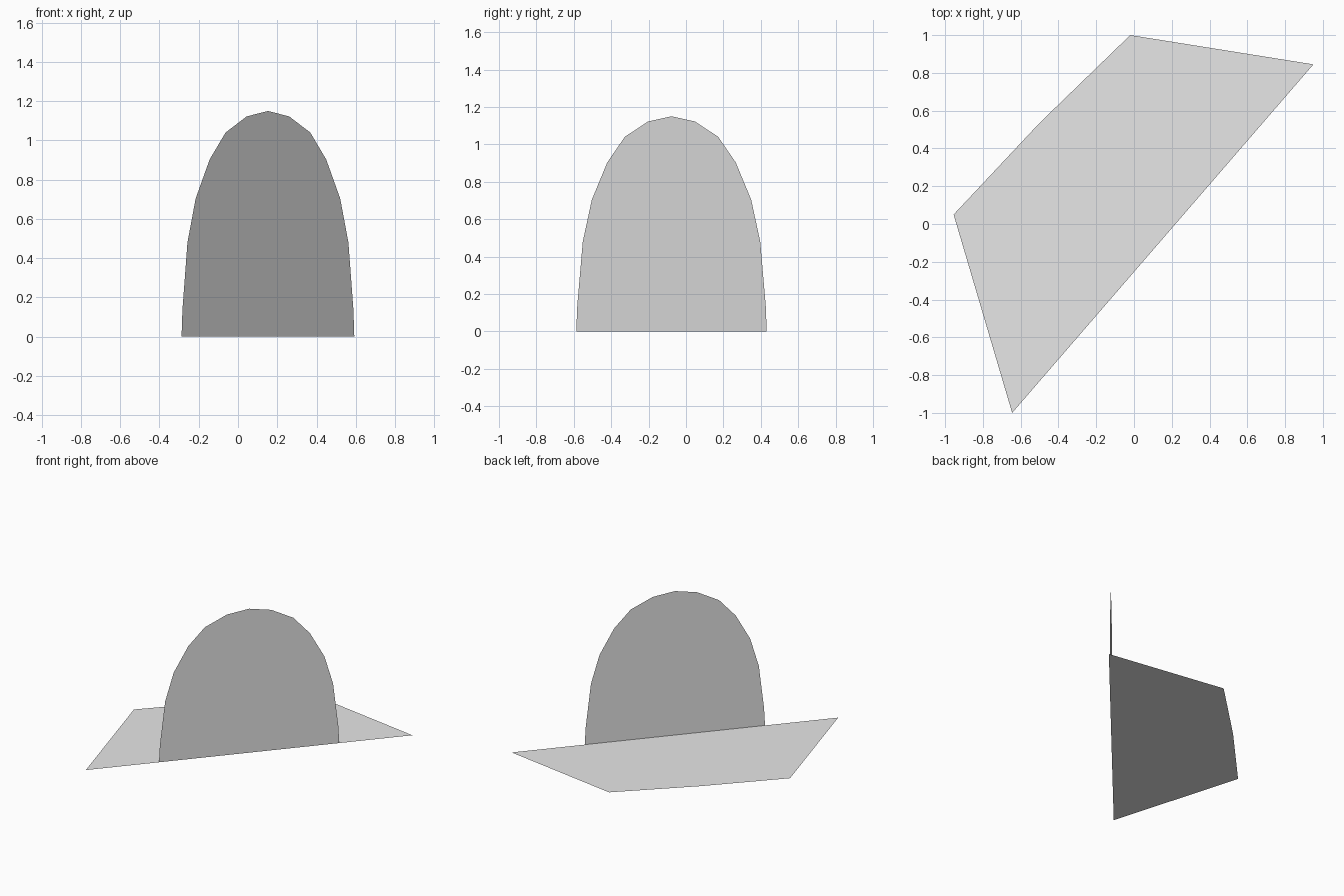
import bpy
from mathutils import Vector

cube = bpy.data.objects.get("Cube")
if cube:
    bpy.data.objects.remove(cube, do_unlink=True)

grey = bpy.data.materials.new("light_grey")
grey.use_nodes = True
grey.diffuse_color = (0.8, 0.8, 0.8, 1)
grey.node_tree.nodes["Principled BSDF"].inputs["Base Color"].default_value = (0.8, 0.8, 0.8, 1)


def flat_sheet(name, points):
    """Make one flat polygon from its outline."""
    mesh = bpy.data.meshes.new(name)
    mesh.from_pydata(points, [], [list(range(len(points)))])
    mesh.materials.append(grey)
    mesh.update()
    obj = bpy.data.objects.new(name, mesh)
    bpy.context.collection.objects.link(obj)
    return obj


# Ground sheet, whose first edge carries the upright sheet
edge_start = Vector((-0.645, -1.0, 0))
edge_end = Vector((0.95, 0.845, 0))
flat_sheet("ground_sheet", [edge_start, edge_end, (-0.02, 1.0, 0),
                            (-0.5, 0.535, 0), (-0.955, 0.05, 0)])

# Upright arched sheet: half profile (distance from middle, height), mirrored
along = (edge_end - edge_start).normalized()
middle = (edge_start + edge_end) / 2
half = [(0.673, 0), (0.666, 0.137), (0.627, 0.48), (0.563, 0.704),
        (0.454, 0.903), (0.33, 1.04), (0.166, 1.122)]
profile = half + [(0, 1.15)] + [(-d, z) for d, z in reversed(half)]
flat_sheet("arched_upright_sheet",
           [middle + along * d + Vector((0, 0, z)) for d, z in profile])
